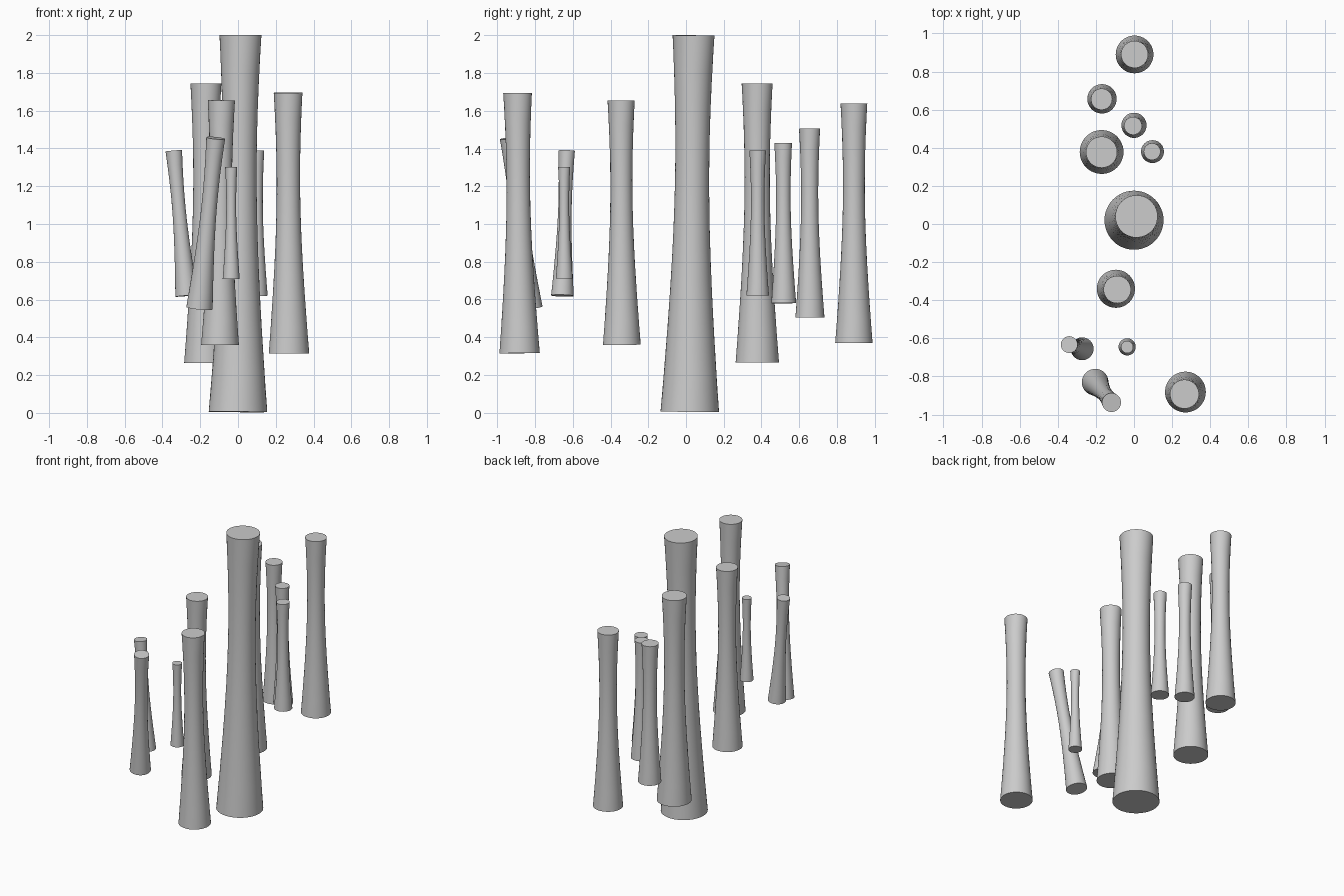
import bpy, bmesh, math
from mathutils import Vector, Matrix

cube = bpy.data.objects.get("Cube")
if cube:
    bpy.data.objects.remove(cube, do_unlink=True)

SIDES = 48
RINGS = 10
TWIST = math.radians(90)

# Single stone colour
stone = bpy.data.materials.new("grey_stone")
stone.use_nodes = True
colour = (0.6, 0.6, 0.6, 1)
stone.diffuse_color = colour
stone.node_tree.nodes["Principled BSDF"].inputs["Base Color"].default_value = colour


def column(name, base, top, r_base, r_top):
    """Twisted ruled column, flared at both ends and capped square to its axis."""
    base, top = Vector(base), Vector(top)
    axis = (top - base).normalized()
    turn = Vector((0, 0, 1)).rotation_difference(axis).to_matrix()
    bm = bmesh.new()
    rings = []
    for k in range(RINGS + 1):
        t = k / RINGS
        ring = []
        for i in range(SIDES):
            a = math.tau * i / SIDES
            low = Vector((math.cos(a), math.sin(a), 0)) * r_base
            high = Vector((math.cos(a + TWIST), math.sin(a + TWIST), 0)) * r_top
            ring.append(bm.verts.new(base.lerp(top, t) + turn @ low.lerp(high, t)))
        rings.append(ring)
    for low, high in zip(rings, rings[1:]):
        for i in range(SIDES):
            j = (i + 1) % SIDES
            bm.faces.new((low[i], low[j], high[j], high[i]))
    bm.faces.new(rings[0][::-1])
    bm.faces.new(rings[-1])
    mesh = bpy.data.meshes.new(name)
    bm.to_mesh(mesh)
    bm.free()
    mesh.materials.append(stone)
    obj = bpy.data.objects.new(name, mesh)
    bpy.context.collection.objects.link(obj)
    bpy.ops.object.select_all(action="DESELECT")
    obj.select_set(True)
    bpy.context.view_layer.objects.active = obj
    bpy.ops.object.shade_smooth_by_angle(angle=math.radians(30))


# Tall centre column
column("main_column", (0, 0.02, 0.005), (0.013, 0.04, 2), 0.155, 0.111)

# Columns behind the centre
column("back_column", (0.003, 0.89, 0.37), (0.003, 0.89, 1.64), 0.099, 0.071)
column("back_right_column", (-0.168, 0.657, 0.505), (-0.17, 0.655, 1.505), 0.077, 0.056)
column("back_slim_column", (0, 0.518, 0.58), (-0.005, 0.515, 1.43), 0.066, 0.047)
column("right_wide_column", (-0.17, 0.378, 0.265), (-0.17, 0.377, 1.745), 0.115, 0.082)
column("left_short_column", (0.097, 0.38, 0.62), (0.095, 0.38, 1.39), 0.06, 0.044)

# Columns in front of the centre
column("middle_front_column", (-0.095, -0.34, 0.36), (-0.088, -0.344, 1.655), 0.1, 0.072)
column("front_left_column", (0.27, -0.882, 0.315), (0.265, -0.893, 1.695), 0.107, 0.076)
column("front_leaning_column", (-0.204, -0.83, 0.555), (-0.118, -0.937, 1.455), 0.07, 0.05)
column("side_leaning_column", (-0.272, -0.655, 0.62), (-0.34, -0.633, 1.388), 0.06, 0.044)
column("front_short_column", (-0.036, -0.645, 0.71), (-0.036, -0.646, 1.303), 0.045, 0.032)
